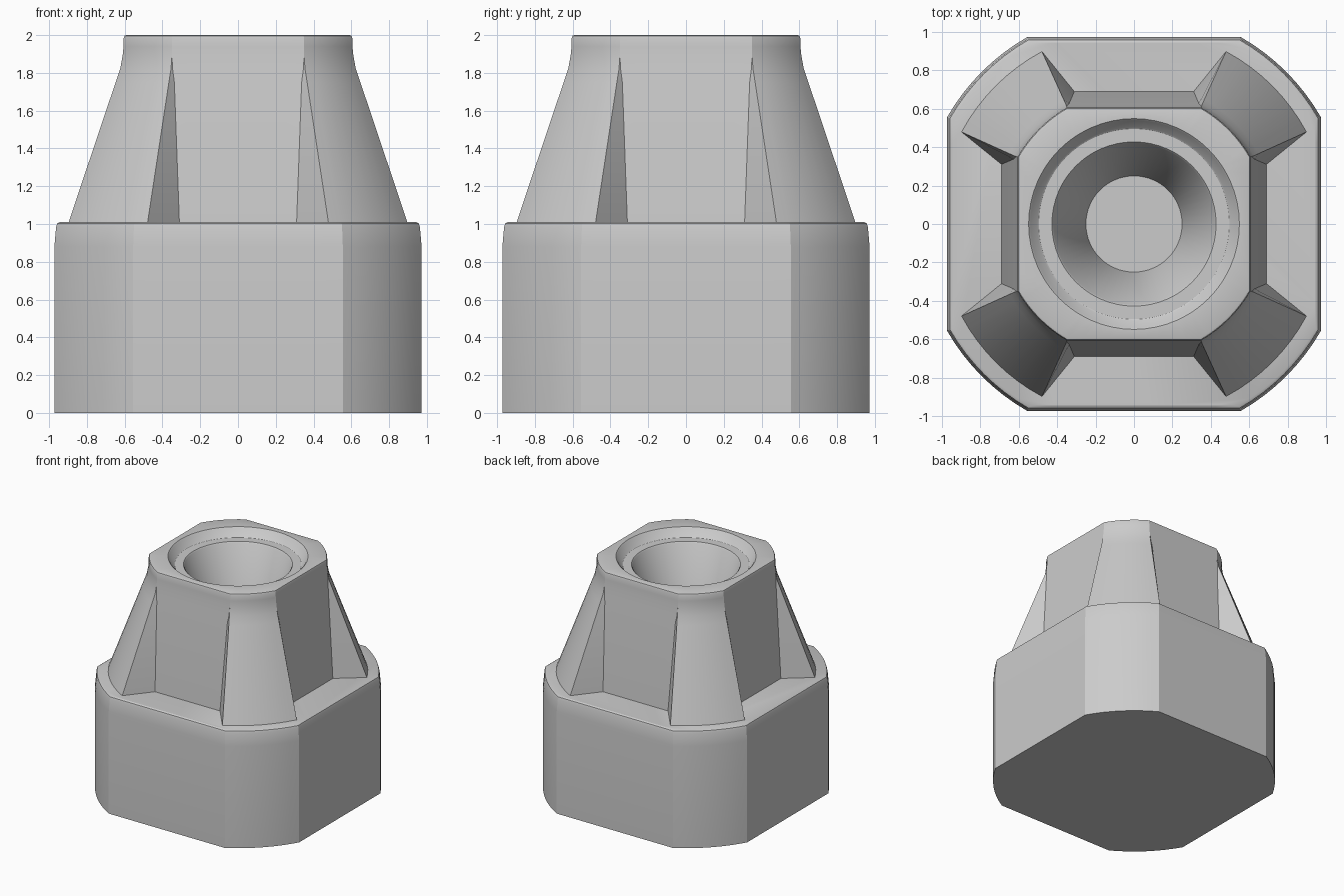
import bpy, bmesh, math

cube = bpy.data.objects.get("Cube")
if cube:
    bpy.data.objects.remove(cube, do_unlink=True)

grey = bpy.data.materials.new("plain_grey")
grey.use_nodes = True
COLOUR = (0.6, 0.6, 0.6, 1)
grey.diffuse_color = COLOUR
grey.node_tree.nodes["Principled BSDF"].inputs["Base Color"].default_value = COLOUR

ARC, FLAT = 8, 10   # steps along each rounded corner and each flat side


def section(inner, outer):
    """Four flat sides joined by rounded corners that may stand proud of the flats."""
    (ix, iy), (ox, oy) = inner, outer
    radius = math.hypot(ox, oy)
    a0, a1 = math.atan2(ox, oy), math.atan2(oy, ox)
    quarter = [(iy, ix)]
    for i in range(ARC + 1):
        a = a0 + (a1 - a0) * i / ARC
        quarter.append((radius * math.cos(a), radius * math.sin(a)))
    quarter.append((ix, iy))
    # split the flat side evenly by angle
    half = math.atan2(ix, iy)
    for i in range(1, FLAT):
        a = half - 2 * half * i / FLAT
        quarter.append((-iy * math.tan(-a), iy))
    points = []
    for _ in range(4):
        points += quarter
        quarter = [(-y, x) for x, y in quarter]
    return points


def circle(radius, like):
    """Circle whose points line up with those of another ring."""
    return [(radius * x / math.hypot(x, y), radius * y / math.hypot(x, y)) for x, y in like]


def loft(name, rings):
    """Skin a closed solid through a list of (points, z) rings."""
    bm = bmesh.new()
    loops = [[bm.verts.new((x, y, z)) for x, y in pts] for pts, z in rings]
    n = len(loops[0])
    for low, high in zip(loops, loops[1:]):
        for i in range(n):
            j = (i + 1) % n
            bm.faces.new((low[i], low[j], high[j], high[i]))
    bm.faces.new(loops[0][::-1])
    bm.faces.new(loops[-1])
    bmesh.ops.remove_doubles(bm, verts=bm.verts, dist=0.0005)
    bmesh.ops.recalc_face_normals(bm, faces=bm.faces)
    mesh = bpy.data.meshes.new(name)
    bm.to_mesh(mesh)
    bm.free()
    mesh.materials.append(grey)
    obj = bpy.data.objects.new(name, mesh)
    bpy.context.collection.objects.link(obj)
    bpy.ops.object.select_all(action='DESELECT')
    obj.select_set(True)
    bpy.context.view_layer.objects.active = obj
    bpy.ops.object.shade_smooth_by_angle(angle=math.radians(28))
    return obj


# Base block: slight draft near the top, then a rounded rim
base_rings = []
for half, cut, z in [(0.972, 0.555, 0), (0.972, 0.555, 0.88), (0.963, 0.551, 0.985),
                     (0.957, 0.549, 1.003), (0.944, 0.543, 1.01)]:
    base_rings.append((section((cut, half), (cut, half)), z))
loft("base_block", base_rings)

# Tapered neck with four corner buttresses that merge into the top rim
neck_levels = [((0.31, 0.69), (0.48, 0.90), 1.0),
               ((0.337, 0.627), (0.366, 0.648), 1.75),
               ((0.346, 0.617), (0.355, 0.624), 1.82),
               ((0.35, 0.611), (0.35, 0.611), 1.89),
               ((0.35, 0.606), (0.35, 0.606), 1.94),
               ((0.35, 0.605), (0.35, 0.605), 1.985),
               ((0.347, 0.601), (0.347, 0.601), 1.996),
               ((0.343, 0.592), (0.343, 0.592), 2.0)]
neck_rings = [(section(i, o), z) for i, o, z in neck_levels]

# Countersink, ledge and tapered blind bore, continued inward from the rim
rim = neck_rings[-1][0]
for radius, z in [(0.548, 2.0), (0.538, 1.99), (0.503, 1.935), (0.495, 1.93),
                  (0.427, 1.93), (0.418, 1.92), (0.25, 1.25)]:
    neck_rings.append((circle(radius, rim), z))
loft("neck_with_bore", neck_rings)
